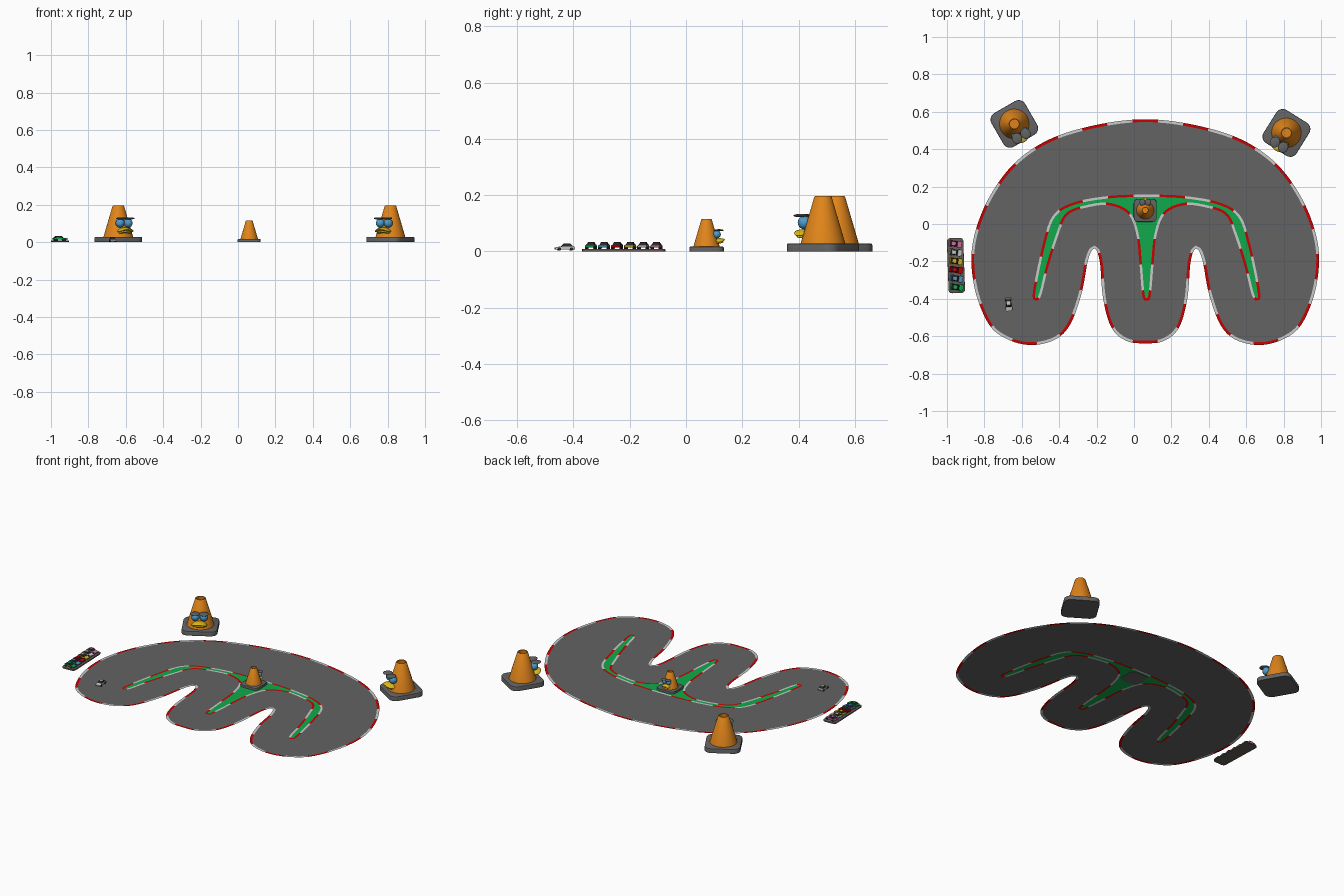
import bpy, bmesh, math
from mathutils import Matrix, Vector

if "Cube" in bpy.data.objects:
    bpy.data.objects.remove(bpy.data.objects["Cube"])


def material(name, r, g, b):
    m = bpy.data.materials.new(name)
    m.use_nodes = True
    m.diffuse_color = (r, g, b, 1)
    m.node_tree.nodes["Principled BSDF"].inputs["Base Color"].default_value = (r, g, b, 1)
    return m


ORANGE = material("orange", 0.74, 0.23, 0.01)
GREY = material("asphalt grey", 0.125, 0.125, 0.125)
WHITE = material("white", 0.6, 0.6, 0.6)
RED = material("red", 0.6, 0.0, 0.0)
GREEN = material("grass green", 0.005, 0.4, 0.07)
BLUE = material("blue", 0.08, 0.33, 0.6)
YELLOW = material("yellow", 0.72, 0.5, 0.01)
PINK = material("pink", 0.65, 0.17, 0.4)
BROWN = material("tray brown", 0.13, 0.105, 0.09)
DARK = material("dark glass", 0.02, 0.02, 0.025)


def finish(name, bm, mats, matrix=Matrix(), smooth=False):
    bmesh.ops.recalc_face_normals(bm, faces=bm.faces)
    mesh = bpy.data.meshes.new(name)
    bm.to_mesh(mesh)
    bm.free()
    for m in mats:
        mesh.materials.append(m)
    ob = bpy.data.objects.new(name, mesh)
    bpy.context.collection.objects.link(ob)
    ob.matrix_world = matrix
    if smooth:
        bpy.ops.object.select_all(action='DESELECT')
        ob.select_set(True)
        bpy.context.view_layer.objects.active = ob
        bpy.ops.object.shade_smooth_by_angle(angle=math.radians(40))
    return ob


def place(x, y, z=0, turn=0, scale=1):
    return (Matrix.Translation((x, y, z)) @ Matrix.Rotation(math.radians(turn), 4, 'Z')
            @ Matrix.Scale(scale, 4))


# ---- Track outlines ----
def outline(half, centre, count):
    """Mirror half a loop, smooth it and space its points evenly."""
    pts = half + [(-x, y) for x, y in half[-2:0:-1]]
    pts = [Vector((x + centre, y)) for x, y in pts]
    n, dense = len(pts), []
    for i in range(n):
        a, b, c, d = (pts[(i + k) % n] for k in (-1, 0, 1, 2))
        for s in range(24):
            t = s / 24
            dense.append(0.5 * (2 * b + (c - a) * t + (2 * a - 5 * b + 4 * c - d) * t ** 2
                                + (3 * b - a - 3 * c + d) * t ** 3))
    dense.append(dense[0])
    steps = [(q - p).length for p, q in zip(dense, dense[1:])]
    gap, walked, out = sum(steps) / count, 0.0, []
    for p, q, step in zip(dense, dense[1:], steps):
        while len(out) < count and len(out) * gap <= walked + step:
            out.append(p.lerp(q, (len(out) * gap - walked) / step))
        walked += step
    return out


def inset(loop, width):
    n, out = len(loop), []
    for i in range(n):
        t = (loop[(i + 1) % n] - loop[i - 1]).normalized()
        out.append(loop[i] + width * Vector((t.y, -t.x)))
    return out


TRACK_Z = 0.002


def sheet(name, loops, mat):
    bm = bmesh.new()
    edges = []
    for loop in loops:
        vs = [bm.verts.new((p.x, p.y, TRACK_Z)) for p in loop]
        edges += [bm.edges.new((vs[i - 1], vs[i])) for i in range(len(vs))]
    bmesh.ops.triangle_fill(bm, edges=edges, use_beauty=True, normal=(0, 0, 1))
    finish(name, bm, [mat])


def kerb(name, outer, inner, run, first):
    """Strip between two loops with alternating red and white runs."""
    bm = bmesh.new()
    a, b = ([bm.verts.new((p.x, p.y, TRACK_Z)) for p in l] for l in (outer, inner))
    n = len(a)
    for i in range(n):
        j = (i + 1) % n
        f = bm.faces.new((a[i], b[i], b[j], a[j]))
        f.material_index = ((i + run // 2) // run + first) % 2
    finish(name, bm, [RED, WHITE])


OUTER = [(0, .56), (.4, .495), (.66, .36), (.83, .15), (.922, -.1), (.915, -.33), (.84, -.53),
         (.74, -.615), (.61, -.647), (.48, -.617), (.4, -.535), (.34, -.37), (.305, -.19),
         (.272, -.13), (.243, -.2), (.225, -.4), (.18, -.555), (.1, -.625), (0, -.638)]
INNER = [(0, .157), (.2, .15), (.39, .115), (.5, .045), (.555, -.11), (.608, -.37), (.589, -.408),
         (.563, -.38), (.525, -.23), (.47, -.055), (.42, .05), (.31, .09), (.2, .1), (.1, .055),
         (.055, -.055), (.038, -.21), (.022, -.385), (0, -.408)]
outer = outline(OUTER, 0.06, 48 * 8)
island = outline(INNER, 0.067, 34 * 10)
outer_in, island_in = inset(outer, 0.015), inset(island, 0.013)
sheet("road", [outer_in, island], GREY)
sheet("grass_island", [island_in], GREEN)
kerb("outer_kerb", outer, outer_in, 8, 0)
kerb("island_kerb", island, island_in, 10, 1)


# ---- Shared solids ----
def slab(name, size, corner, mat, matrix, edge):
    """Box standing on z = 0 with rounded corners and a softened rim."""
    bm = bmesh.new()
    bmesh.ops.create_cube(bm, size=1)
    bmesh.ops.scale(bm, vec=size, verts=bm.verts)
    bmesh.ops.translate(bm, vec=(0, 0, size[2] / 2), verts=bm.verts)
    upright = [e for e in bm.edges if abs(e.verts[0].co.z - e.verts[1].co.z) > 1e-5]
    bmesh.ops.bevel(bm, geom=upright, offset=corner, segments=5, profile=0.5, affect='EDGES')
    rim = [e for e in bm.edges if all(v.co.z > size[2] * 0.9 for v in e.verts)]
    bmesh.ops.bevel(bm, geom=rim, offset=edge, segments=2, profile=0.5, affect='EDGES')
    finish(name, bm, [mat], matrix, True)


def ball(name, centre, radii, mat, matrix, droop=0):
    bm = bmesh.new()
    bmesh.ops.create_uvsphere(bm, u_segments=20, v_segments=12, radius=1)
    bmesh.ops.scale(bm, vec=radii, verts=bm.verts)
    for v in bm.verts:
        v.co.z -= droop * v.co.x ** 2
    bmesh.ops.translate(bm, vec=centre, verts=bm.verts)
    finish(name, bm, [mat], matrix, True)


# ---- Cone characters, facing -y before turning ----
def cone(label, matrix):
    slab(label + "_base", (.208, .208, .028), .04, GREY, matrix, .005)
    bm = bmesh.new()
    profile = [(.08, .026), (.031, .193), (.028, .196), (.024, .195), (.028, .15), (0, .15)]
    vs = [bm.verts.new((r, 0, z)) for r, z in profile]
    edges = [bm.edges.new(p) for p in zip(vs, vs[1:])]
    bmesh.ops.spin(bm, geom=vs + edges, cent=(0, 0, 0), axis=(0, 0, 1), angle=math.tau, steps=32)
    bmesh.ops.remove_doubles(bm, verts=bm.verts, dist=1e-5)
    finish(label + "_body", bm, [ORANGE], matrix, True)
    for side, s in (("left", 1), ("right", -1)):
        ball(f"{label}_{side}_eye", (s * .025, -.062, .102), (.024, .024, .024), BLUE, matrix)
        ball(f"{label}_{side}_brow", (s * .026, -.075, .127), (.027, .029, .006), GREY, matrix)
    ball(label + "_upper_lip", (0, -.075, .070), (.046, .036, .009), YELLOW, matrix, 7)
    ball(label + "_lower_lip", (0, -.072, .056), (.038, .030, .008), YELLOW, matrix, 5)


cone("left_back_cone", place(.815, .487, 0, -32))
cone("right_back_cone", place(-.64, .535, 0, 30))
cone("island_cone", place(.06, .073, 0, 180, .59))


# ---- Small cars, nose towards -y ----
def car(label, paint, matrix):
    bm = bmesh.new()
    side = [(-.036, .005), (-.036, .011), (-.018, .015), (.03, .016), (.035, .012), (.034, .005)]
    vs = [bm.verts.new((-.016, y, z)) for y, z in side]
    face = bm.faces.new(vs)
    ext = bmesh.ops.extrude_face_region(bm, geom=[face])
    bmesh.ops.translate(bm, vec=(.032, 0, 0),
                        verts=[g for g in ext["geom"] if isinstance(g, bmesh.types.BMVert)])
    finish(label + "_body", bm, [paint], matrix)
    # Cabin with glass sides and a painted roof
    bm = bmesh.new()
    bmesh.ops.create_cube(bm, size=1)
    for v in bm.verts:
        top = v.co.z > 0
        v.co = (v.co.x * (.02 if top else .029), .007 + v.co.y * (.022 if top else .042),
                .025 if top else .0145)
    bm.normal_update()
    for f in bm.faces:
        f.material_index = 0 if f.normal.z > 0.9 else 1
    finish(label + "_cabin", bm, [paint, DARK], matrix)
    # Wheels
    bm = bmesh.new()
    for x in (-.015, .015):
        for y in (-.022, .022):
            bmesh.ops.create_cone(bm, cap_ends=True, segments=12, radius1=.006, radius2=.006,
                                  depth=.006, matrix=Matrix.Translation((x, y, .006))
                                  @ Matrix.Rotation(math.pi / 2, 4, 'Y'))
    finish(label + "_wheels", bm, [DARK], matrix)


car("white_car", WHITE, place(-.67, -.43, TRACK_Z, 5))

# ---- Parking tray with a row of cars ----
slab("parking_tray", (.088, .295, .008), .018, BROWN, place(-.952, -.222, 0, 2), .002)
for i, paint in enumerate((GREEN, BLUE, RED, YELLOW, WHITE, PINK)):
    car(f"parked_car_{i + 1}", paint, place(-.948 - i * .0018, -.338 + i * .0465, .008, 82))
